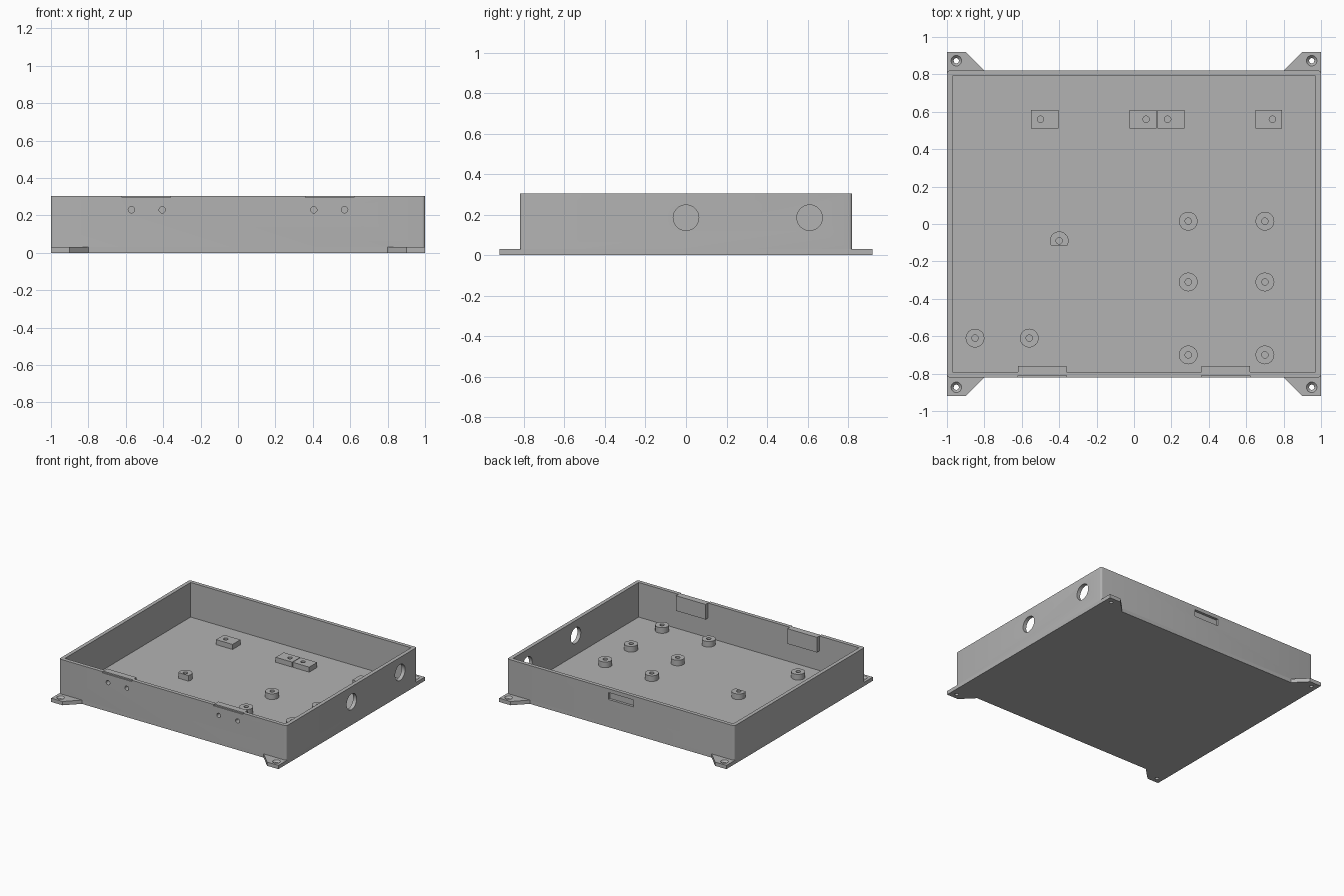
import bpy, bmesh
from math import sin, cos, pi
from mathutils import Matrix

default = bpy.data.objects.get("Cube")
if default:
    bpy.data.objects.remove(default, do_unlink=True)

GREY = (0.45, 0.45, 0.45, 1)
mat = bpy.data.materials.new("plain grey")
mat.use_nodes = True
mat.diffuse_color = GREY
mat.node_tree.nodes["Principled BSDF"].inputs["Base Color"].default_value = GREY

FLOOR, TOP, HALF_Y = 0.03, 0.305, 0.82


def finish(name, bm):
    bmesh.ops.recalc_face_normals(bm, faces=bm.faces)
    mesh = bpy.data.meshes.new(name)
    bm.to_mesh(mesh)
    bm.free()
    mesh.materials.append(mat)
    ob = bpy.data.objects.new(name, mesh)
    bpy.context.collection.objects.link(ob)
    return ob


def prism(name, outline, z0, z1):
    bm = bmesh.new()
    face = bm.faces.new([bm.verts.new((x, y, z0)) for x, y in outline])
    out = bmesh.ops.extrude_face_region(bm, geom=[face])["geom"]
    verts = [g for g in out if isinstance(g, bmesh.types.BMVert)]
    bmesh.ops.translate(bm, verts=verts, vec=(0, 0, z1 - z0))
    return finish(name, bm)


def rect(x0, x1, y0, y1):
    return [(x0, y0), (x1, y0), (x1, y1), (x0, y1)]


def box(name, x0, x1, y0, y1, z0, z1):
    return prism(name, rect(x0, x1, y0, y1), z0, z1)


def rod(name, centre, r, length, axis="Z", r2=None):
    bm = bmesh.new()
    turn = Matrix.Identity(4) if axis == "Z" else Matrix.Rotation(pi / 2, 4, "Y" if axis == "X" else "X")
    bmesh.ops.create_cone(bm, cap_ends=True, segments=32, radius1=r, radius2=r if r2 is None else r2,
                          depth=length, matrix=Matrix.Translation(centre) @ turn)
    return finish(name, bm)


def cut(ob, *cutters):
    for c in cutters:
        mod = ob.modifiers.new("cut", "BOOLEAN")
        mod.operation, mod.solver, mod.object = "DIFFERENCE", "EXACT", c
        bpy.context.view_layer.objects.active = ob
        bpy.ops.object.modifier_apply(modifier=mod.name)
        bpy.data.objects.remove(c, do_unlink=True)


def smooth(ob):
    bpy.ops.object.select_all(action="DESELECT")
    ob.select_set(True)
    bpy.context.view_layer.objects.active = ob
    bpy.ops.object.shade_smooth_by_angle(angle=0.5)


# Floor plate and walls with lightly rounded upright corners
box("floor_plate", -1, 1, -HALF_Y, HALF_Y, 0, FLOOR)
R = 0.015
outline = []
for i, (sx, sy) in enumerate([(1, 1), (-1, 1), (-1, -1), (1, -1)]):
    for k in range(5):
        a = (i + k / 4) * pi / 2
        outline.append((sx * (1 - R) + R * cos(a), sy * (HALF_Y - R) + R * sin(a)))
walls = prism("walls", outline, FLOOR, TOP)
cut(walls, box("cavity", -0.97, 0.97, -0.79, 0.79, 0, 0.5))

# Round cable openings on one side, shallow slot on the back
for y in (0, 0.61):
    cut(walls, rod("opening", (1, y, 0.185), 0.063, 0.2, "X"))
cut(walls, box("slot", -0.11, 0.11, 0.80, 0.9, 0.22, 0.275))

# Hinge pads inside the front wall, with screw holes and a small rim step
for side, x0, holes in (("right", -0.62, (-0.57, -0.405)), ("left", 0.36, (0.405, 0.57))):
    pad = box(side + "_hinge_pad", x0, x0 + 0.26, -0.79, -0.76, 0.185, TOP)
    for x in holes:
        for part in (walls, pad):
            cut(part, rod("screw_hole", (x, -0.84, 0.23), 0.017, 0.14, "Y"))
    cut(walls, box("step", x0, x0 + 0.26, -0.9, -0.81, 0.295, 0.4))
    smooth(pad)
smooth(walls)

# Mounting ears with countersunk holes
for sx, side in ((1, "left"), (-1, "right")):
    for sy, end in ((1, "back"), (-1, "front")):
        pts = [(1, HALF_Y), (1, 0.92), (0.9, 0.92), (0.8, HALF_Y)]
        ear = prism(f"{end}_{side}_ear", [(sx * x, sy * y) for x, y in pts], 0, FLOOR)
        at = (sx * 0.95, sy * 0.873)
        cut(ear, rod("hole", (*at, 0), 0.014, 0.2),
            rod("sink", (*at, FLOOR - 0.005), 0.014, 0.02, "Z", 0.033))
        smooth(ear)

# Round standoffs
posts = [(x, y) for x in (0.29, 0.70) for y in (0.015, -0.31, -0.70)]
posts += [(-0.85, -0.61), (-0.56, -0.61), (-0.40, -0.09)]
for n, (x, y) in enumerate(posts):
    post = rod(f"standoff_{n + 1}", (x, y, 0.0525), 0.05, 0.045)
    cut(post, rod("hole", (x, y, 0.08), 0.017, 0.08))
    if n == len(posts) - 1:
        post.name = "flat_sided_standoff"
        cut(post, box("flat", x - 0.1, x + 0.1, y - 0.1, y - 0.025, 0, 0.2))
    smooth(post)

# Rectangular support blocks along the back
for n, (x0, x1, hx) in enumerate([(-0.55, -0.405, -0.50), (-0.025, 0.12, 0.065),
                                  (0.125, 0.27, 0.18), (0.65, 0.79, 0.74)]):
    block = box(f"support_block_{n + 1}", x0, x1, 0.51, 0.61, FLOOR, 0.07)
    cut(block, rod("hole", (hx, 0.56, 0.08), 0.017, 0.08))
    smooth(block)
